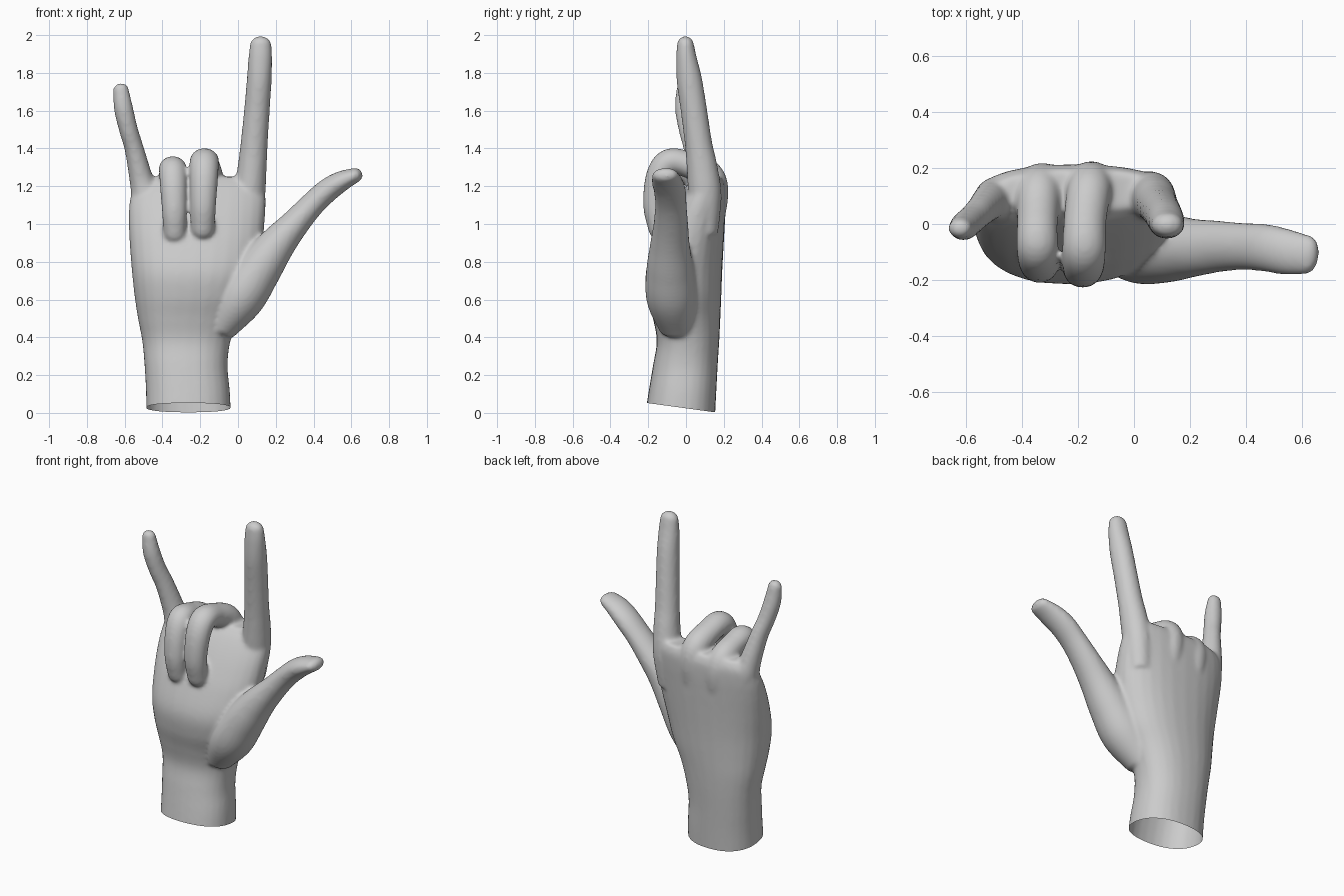
import bpy, bmesh
from math import sin, cos, pi, copysign
from mathutils import Vector

if "Cube" in bpy.data.objects:
    bpy.data.objects.remove(bpy.data.objects["Cube"])

bm = bmesh.new()
N = 28


def spline(rows, steps=6):
    """Catmull-Rom resampling of rows of numbers."""
    rows = [Vector(r) for r in rows]
    p = [rows[0] * 2 - rows[1]] + rows + [rows[-1] * 2 - rows[-2]]
    out = []
    for i in range(1, len(p) - 2):
        a, b, c, d = p[i - 1:i + 3]
        for k in range(steps):
            t = k / steps
            out.append(0.5 * (b * 2 + (c - a) * t + (a * 2 - b * 5 + c * 4 - d) * t * t
                              + (b * 3 - a - c * 3 + d) * t ** 3))
    return out + [rows[-1]]


def loft(rings):
    """Closed skin through a list of point rings."""
    vs = [[bm.verts.new(p) for p in r] for r in rings]
    faces = [bm.faces.new(vs[0]), bm.faces.new(vs[-1])]
    for a, b in zip(vs, vs[1:]):
        for i in range(N):
            j = (i + 1) % N
            faces.append(bm.faces.new((a[i], a[j], b[j], b[i])))
    bmesh.ops.recalc_face_normals(bm, faces=faces)


def finger(rows, ref):
    """Tube with a round tip; rows are x, y, z, half-width along ref, half-depth."""
    pts = spline(rows)
    ref = Vector(ref)

    def ring(c, t, ru, rv):
        u = (ref - t * ref.dot(t)).normalized()
        v = t.cross(u)
        return [c + u * ru * cos(2 * pi * i / N) + v * rv * sin(2 * pi * i / N) for i in range(N)]

    rings = []
    for i, p in enumerate(pts):
        t = (pts[min(i + 1, len(pts) - 1)].to_3d() - pts[max(i - 1, 0)].to_3d()).normalized()
        rings.append(ring(p.to_3d(), t, p[3], p[4]))
    r = min(p[3], p[4])
    for k in range(1, 7):
        a = k * pi / 2 / 6.4
        rings.append(ring(p.to_3d() + t * r * sin(a), t, p[3] * cos(a), p[4] * cos(a)))
    loft(rings)


# palm and wrist: z, left, right, front, back
sections = [
    (-0.10, -.485, -.035, -.23, .150), (0.10, -.487, -.042, -.20, .160),
    (0.25, -.495, -.055, -.175, .168), (0.38, -.507, -.040, -.155, .176),
    (0.50, -.530, .000, -.175, .182), (0.62, -.548, .060, -.205, .187),
    (0.75, -.562, .100, -.212, .192), (0.90, -.574, .130, -.165, .200),
    (1.02, -.579, .142, -.110, .207), (1.12, -.574, .147, -.055, .212),
    (1.20, -.550, .140, .000, .210), (1.25, -.490, .110, .050, .190)]
rings = []
for s in spline([(a, b, c, d, e) for a, b, c, d, e in sections]):
    z, xl, xr, yf, yb = s
    ring = []
    for i in range(N):
        c, n = cos(2 * pi * i / N), sin(2 * pi * i / N)
        c, n = (copysign(abs(v) ** 0.87, v) for v in (c, n))
        ring.append(Vector(((xl + xr) / 2 + c * (xr - xl) / 2, (yf + yb) / 2 + n * (yb - yf) / 2, z)))
    rings.append(ring)
loft(rings)

X, Y = (1, 0, 0), (0, 1, 0)
# index finger
finger([(.04, .10, .95, .07, .07), (.06, .10, 1.15, .083, .088), (.075, .085, 1.3, .077, .082),
        (.085, .067, 1.42, .072, .073), (.10, .042, 1.6, .068, .070), (.112, .018, 1.76, .066, .068),
        (.118, .002, 1.88, .063, .055), (.12, -.003, 1.95, .057, .045)], X)
# little finger
finger([(-.46, .08, .95, .07, .07), (-.49, .09, 1.15, .075, .078), (-.515, .08, 1.25, .062, .068),
        (-.55, .045, 1.4, .051, .058), (-.58, .015, 1.5, .050, .054), (-.606, -.008, 1.61, .051, .050),
        (-.62, -.015, 1.71, .042, .037)], X)
# curled middle finger
finger([(-.14, .11, .92, .07, .07), (-.15, .138, 1.14, .082, .085), (-.16, .12, 1.255, .08, .08),
        (-.175, .01, 1.315, .076, .07), (-.178, -.09, 1.328, .078, .07), (-.18, -.145, 1.25, .075, .068),
        (-.184, -.165, 1.1, .068, .062), (-.186, -.14, .975, .062, .060)], X)
# curled ring finger
finger([(-.31, .11, .92, .07, .07), (-.325, .138, 1.12, .08, .08), (-.34, .115, 1.225, .078, .077),
        (-.345, .01, 1.275, .073, .068), (-.345, -.08, 1.288, .074, .068), (-.342, -.128, 1.21, .072, .066),
        (-.337, -.15, 1.07, .066, .060), (-.335, -.13, .955, .060, .058)], X)
# thumb
finger([(-.10, -.04, .45, .10, .09), (.01, -.075, .61, .135, .13), (.11, -.085, .76, .125, .12),
        (.205, -.085, .89, .105, .098), (.30, -.08, 1.0, .092, .077), (.39, -.08, 1.10, .084, .066),
        (.47, -.085, 1.175, .085, .063), (.545, -.1, 1.225, .082, .055), (.62, -.11, 1.258, .07, .040)], Y)

mesh = bpy.data.meshes.new("hand")
bm.to_mesh(mesh)
bm.free()
hand = bpy.data.objects.new("hand", mesh)
bpy.context.collection.objects.link(hand)
bpy.context.view_layer.objects.active = hand
hand.select_set(True)

# fuse all parts into one soft skin
m = hand.modifiers.new("fuse", 'REMESH')
m.mode = 'VOXEL'
m.voxel_size = 0.011
m = hand.modifiers.new("soften", 'SMOOTH')
m.factor = 0.5
m.iterations = 10
for name in ("fuse", "soften"):
    bpy.ops.object.modifier_apply(modifier=name)

# open, slanted wrist cut
bm = bmesh.new()
bm.from_mesh(hand.data)
bmesh.ops.bisect_plane(bm, geom=bm.verts[:] + bm.edges[:] + bm.faces[:],
                       plane_co=(0, .155, .003), plane_no=(0, .05, .365), clear_inner=True)
bm.to_mesh(hand.data)
bm.free()
bpy.ops.object.shade_smooth()
